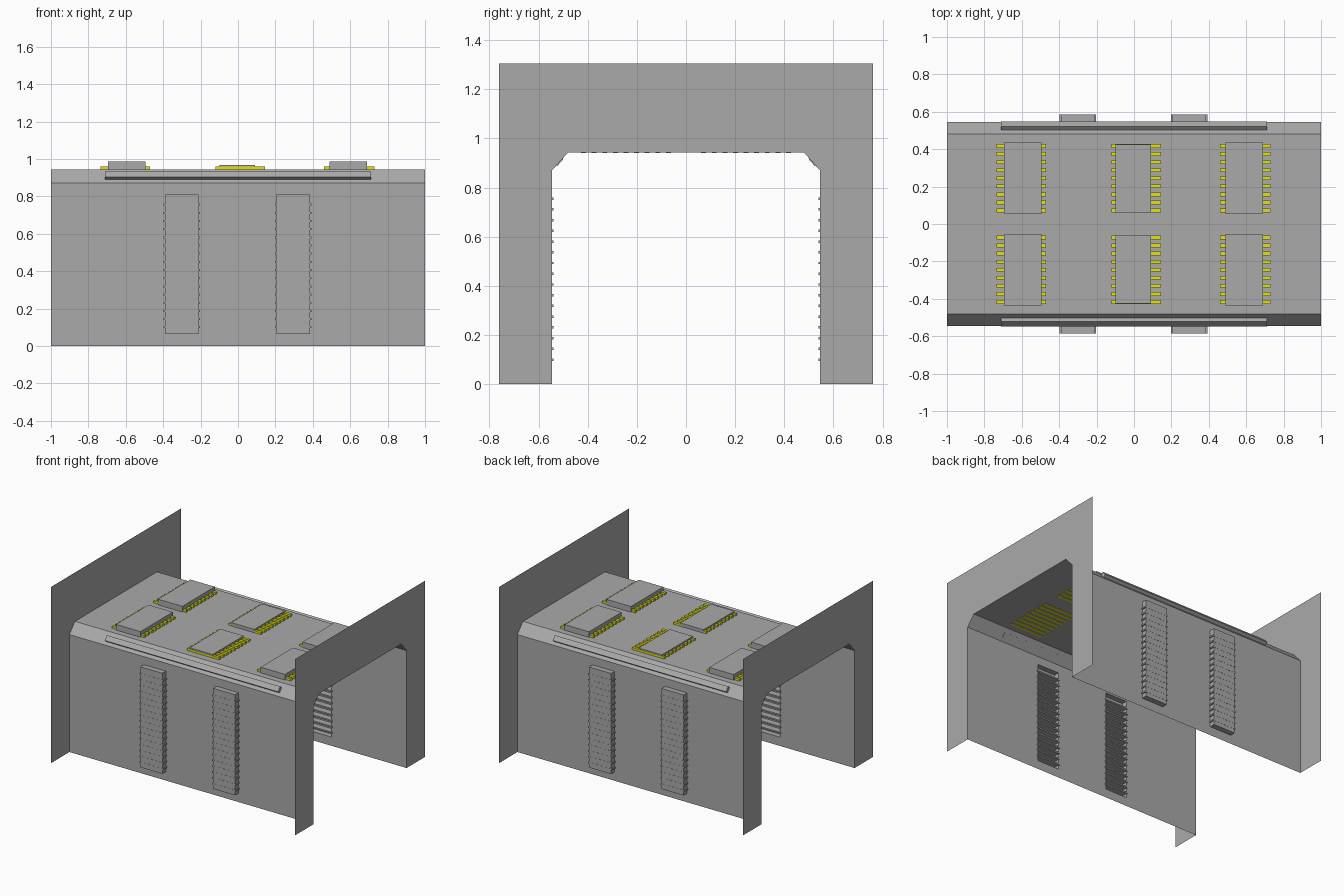
import bpy
import bmesh

if "Cube" in bpy.data.objects:
    bpy.data.objects.remove(bpy.data.objects["Cube"], do_unlink=True)


def material(name, colour):
    mat = bpy.data.materials.new(name)
    mat.use_nodes = True
    mat.diffuse_color = colour
    mat.node_tree.nodes["Principled BSDF"].inputs["Base Color"].default_value = colour
    return mat


GREY = material("mid grey", (0.4, 0.4, 0.4, 1))
YELLOW = material("pin yellow", (0.75, 0.75, 0.01, 1))


def finish(name, bm, mat):
    mesh = bpy.data.meshes.new(name)
    bm.to_mesh(mesh)
    bm.free()
    mesh.materials.append(mat)
    obj = bpy.data.objects.new(name, mesh)
    bpy.context.collection.objects.link(obj)
    return obj


def add_face(bm, points):
    return bm.faces.new([bm.verts.new(p) for p in points])


def add_box(bm, x0, x1, y0, y1, z0, z1, skip=None):
    """Box from its limits; skip leaves out the side facing that y direction."""
    verts = bmesh.ops.create_cube(bm, size=1)["verts"]
    for v in verts:
        v.co = (x1 if v.co.x > 0 else x0,
                y1 if v.co.y > 0 else y0,
                z1 if v.co.z > 0 else z0)
    if skip:
        edge = max(y0, y1) if skip > 0 else min(y0, y1)
        faces = {f for v in verts for f in v.link_faces}
        opened = [f for f in faces if all(abs(v.co.y - edge) < 1e-6 for v in f.verts)]
        bmesh.ops.delete(bm, geom=opened, context="FACES")
    else:
        bmesh.ops.recalc_face_normals(bm, faces=bm.faces[:])


WALL, ROOF_EDGE, EAVE, ROOF = 0.545, 0.48, 0.87, 0.943
OUTER, TOP = 0.76, 1.305
VENTS = [(-0.39, -0.21), (0.205, 0.385)]
VENT_LOW, VENT_HIGH, VENT_Y = 0.065, 0.81, 0.585

# Roof and its sloping shoulders
bm = bmesh.new()
section = [(WALL, EAVE), (ROOF_EDGE, ROOF), (-ROOF_EDGE, ROOF), (-WALL, EAVE)]
for (ya, za), (yb, zb) in zip(section, section[1:]):
    add_face(bm, [(-1, ya, za), (1, ya, za), (1, yb, zb), (-1, yb, zb)])
finish("roof", bm, GREY)

# Side walls, left open behind the vents
xs = [-1] + [x for pair in VENTS for x in pair] + [1]
zs = [0, VENT_LOW, VENT_HIGH, EAVE]
for side, label in ((-1, "front"), (1, "back")):
    bm = bmesh.new()
    for i in range(5):
        for j in range(3):
            if j == 1 and i in (1, 3):
                continue
            pts = [(xs[i], zs[j]), (xs[i + 1], zs[j]),
                   (xs[i + 1], zs[j + 1]), (xs[i], zs[j + 1])]
            add_face(bm, [(x, side * WALL, z) for x, z in pts[::-side]])
    bmesh.ops.remove_doubles(bm, verts=bm.verts[:], dist=1e-5)
    finish(label + "_wall", bm, GREY)

    # Raised vent housings with louvre slats
    for n, (x0, x1) in enumerate(VENTS):
        bm = bmesh.new()
        ya, yb = sorted((side * WALL, side * VENT_Y))
        add_box(bm, x0, x1, ya, yb, VENT_LOW, VENT_HIGH, skip=-side)
        finish(f"{label}_vent_housing_{n + 1}", bm, GREY)
        bm = bmesh.new()
        ya, yb = sorted((side * (WALL - 0.006), side * (VENT_Y + 0.001)))
        for k in range(16):
            z = 0.1 + k * 0.0437
            add_box(bm, x0 - 0.008, x1 + 0.008, ya, yb, z - 0.005, z + 0.005)
        finish(f"{label}_vent_slats_{n + 1}", bm, GREY)

    # Rail along the shoulder
    bm = bmesh.new()
    profile = [(0.547, 0.904), (0.521, 0.934), (0.499, 0.916), (0.525, 0.887)]
    base = add_face(bm, [(-0.71, side * y, z) for y, z in profile])
    top = bmesh.ops.extrude_face_region(bm, geom=[base])["geom"]
    bmesh.ops.translate(bm, vec=(1.42, 0, 0),
                        verts=[v for v in top if isinstance(v, bmesh.types.BMVert)])
    if not base.is_valid or len(bm.faces) < 6:
        add_face(bm, [(-0.71, side * y, z) for y, z in profile])
    bmesh.ops.recalc_face_normals(bm, faces=bm.faces[:])
    finish(label + "_rail", bm, GREY)

# Thin arched end panels
outline = [(-OUTER, 0), (-WALL, 0), (-WALL, EAVE), (-ROOF_EDGE, ROOF)]
outline += [(-y, z) for y, z in outline[::-1]] + [(OUTER, TOP), (-OUTER, TOP)]
for x, label in ((-1, "right"), (1, "left")):
    bm = bmesh.new()
    add_face(bm, [(x, y, z) for y, z in outline[::-x]])
    finish(label + "_end_panel", bm, GREY)

# Roof chips: body limits, pin limits and height
chips = [(-0.695, -0.495, -0.735, -0.47, 0.055, 0.435, 0.985),
         (-0.1, 0.09, -0.12, 0.145, 0.062, 0.425, 0.968),
         (0.49, 0.69, 0.46, 0.73, 0.055, 0.435, 0.985)]
for n, (x0, x1, p0, p1, y0, y1, height) in enumerate(chips):
    for side, label in ((-1, "front"), (1, "back")):
        ya, yb = sorted((side * y0, side * y1))
        bm = bmesh.new()
        add_box(bm, x0, x1, ya, yb, ROOF, height)
        finish(f"{label}_chip_{n + 1}", bm, GREY)
        bm = bmesh.new()
        for k in range(9):
            y = side * (0.072 + k * 0.0431)
            add_box(bm, p0, p1, y - 0.01, y + 0.01, ROOF - 0.003, 0.959)
        finish(f"{label}_chip_pins_{n + 1}", bm, YELLOW)
